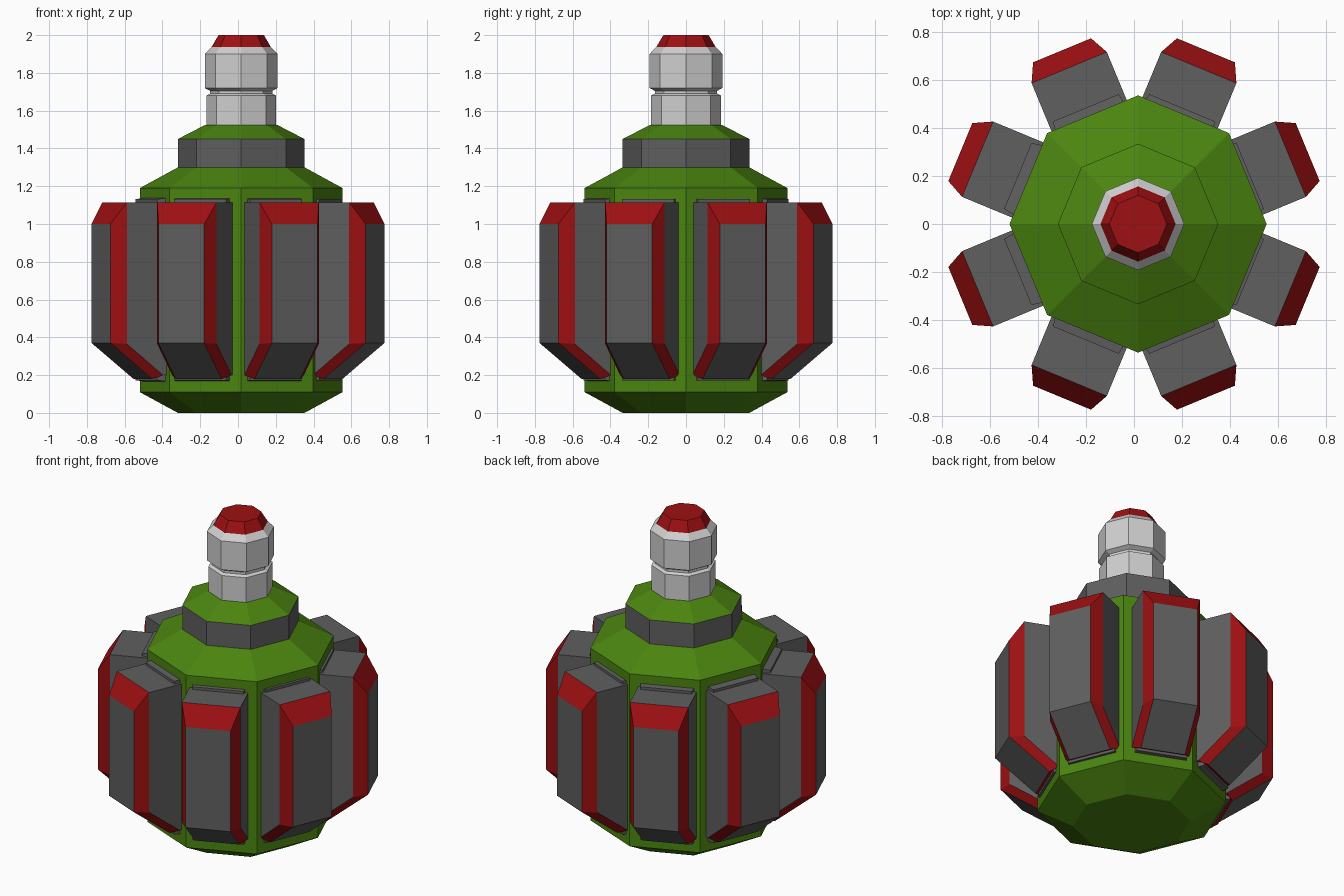
import bpy
import bmesh
from math import cos, sin, pi
from mathutils import Matrix

cube = bpy.data.objects.get("Cube")
if cube:
    bpy.data.objects.remove(cube)


def material(name, rgb):
    m = bpy.data.materials.new(name)
    m.use_nodes = True
    m.diffuse_color = (*rgb, 1)
    m.node_tree.nodes["Principled BSDF"].inputs["Base Color"].default_value = (*rgb, 1)
    return m


green = material("green paint", (0.07, 0.235, 0.005))
red = material("red paint", (0.34, 0.005, 0.006))
gray = material("dark gray metal", (0.115, 0.115, 0.115))
light = material("light gray metal", (0.63, 0.63, 0.63))

SIDES = 8
CORE_X = 0.017  # the core sits slightly off the fin ring


def finish(name, bm, mats):
    bmesh.ops.recalc_face_normals(bm, faces=bm.faces)
    mesh = bpy.data.meshes.new(name)
    bm.to_mesh(mesh)
    bm.free()
    for m in mats:
        mesh.materials.append(m)
    obj = bpy.data.objects.new(name, mesh)
    bpy.context.collection.objects.link(obj)
    return obj


def lathe(name, profile, mat):
    """Closed eight-sided turned part from (radius, height) pairs."""
    bm = bmesh.new()
    rings = []
    for r, z in profile:
        rings.append([bm.verts.new((CORE_X + r * cos(2 * pi * i / SIDES),
                                    r * sin(2 * pi * i / SIDES), z))
                      for i in range(SIDES)])
    for a, b in zip(rings, rings[1:]):
        for i in range(SIDES):
            j = (i + 1) % SIDES
            bm.faces.new((a[i], a[j], b[j], b[i]))
    bm.faces.new(rings[0])
    bm.faces.new(rings[-1])
    return finish(name, bm, [mat])


# Core, stacked from the ground up
lathe("body", [(0.335, 0), (0.537, 0.11), (0.537, 1.19), (0.335, 1.30)], green)
lathe("collar", [(0.335, 1.30), (0.335, 1.45)], gray)
lathe("shoulder_cone", [(0.335, 1.45), (0.19, 1.525)], green)
lathe("neck", [(0.185, 1.525), (0.185, 1.68), (0.165, 1.69), (0.165, 1.705),
               (0.193, 1.72), (0.193, 1.90), (0.157, 1.937)], light)
lathe("cap", [(0.157, 1.937), (0.12, 2.0)], red)


def make_fin(name):
    """Armoured fin pointing along +x: gray block with red chamfers."""
    bm = bmesh.new()
    shoulder = [(0.707, 1.115), (0.707, 0.365), (0.50, 0.20)]
    outer = [(0.785, 1.0), (0.785, 0.37), (0.545, 0.18)]
    back = [(0.46, 1.115), (0.46, 0.20)]

    def pair(points, half):
        return [[bm.verts.new((r, s * half, z)) for r, z in points] for s in (-1, 1)]

    S, O, B = pair(shoulder, 0.17), pair(outer, 0.131), pair(back, 0.17)

    def face(verts, slot):
        bm.faces.new(verts).material_index = slot

    def across(p, i, q, j, slot):
        face((p[0][i], p[1][i], q[1][j], q[0][j]), slot)

    for s, o, b in zip(S, O, B):
        face((s[0], s[1], s[2], b[1], b[0]), 0)
        for k in (0, 1):
            face((s[k], s[k + 1], o[k + 1], o[k]), 1)
    across(O, 0, O, 1, 0)
    across(O, 1, O, 2, 0)
    across(S, 0, O, 0, 1)
    across(S, 2, O, 2, 1)
    across(S, 0, B, 0, 0)
    across(S, 2, B, 1, 0)
    across(B, 0, B, 1, 0)
    return finish(name, bm, [gray, red])


def make_pad(name):
    """Thin mounting plate between the body and a fin, with a tapered rim."""
    bm = bmesh.new()
    bmesh.ops.create_cube(bm, size=1, matrix=Matrix.Translation((0.492, 0, 0.652))
                          @ Matrix.Diagonal((0.066, 0.32, 0.975, 1)))
    for v in bm.verts:
        if v.co.x > 0.5:
            v.co.y *= 0.93
            v.co.z += 0.008 if v.co.z < 0.6 else -0.008
    return finish(name, bm, [gray])


# Ring of eight fins, one on each flat of the body
for n in range(SIDES):
    angle = (n + 0.5) * 2 * pi / SIDES
    for obj in (make_fin(f"fin_{n + 1}"), make_pad(f"mounting_pad_{n + 1}")):
        obj.rotation_euler.z = angle
